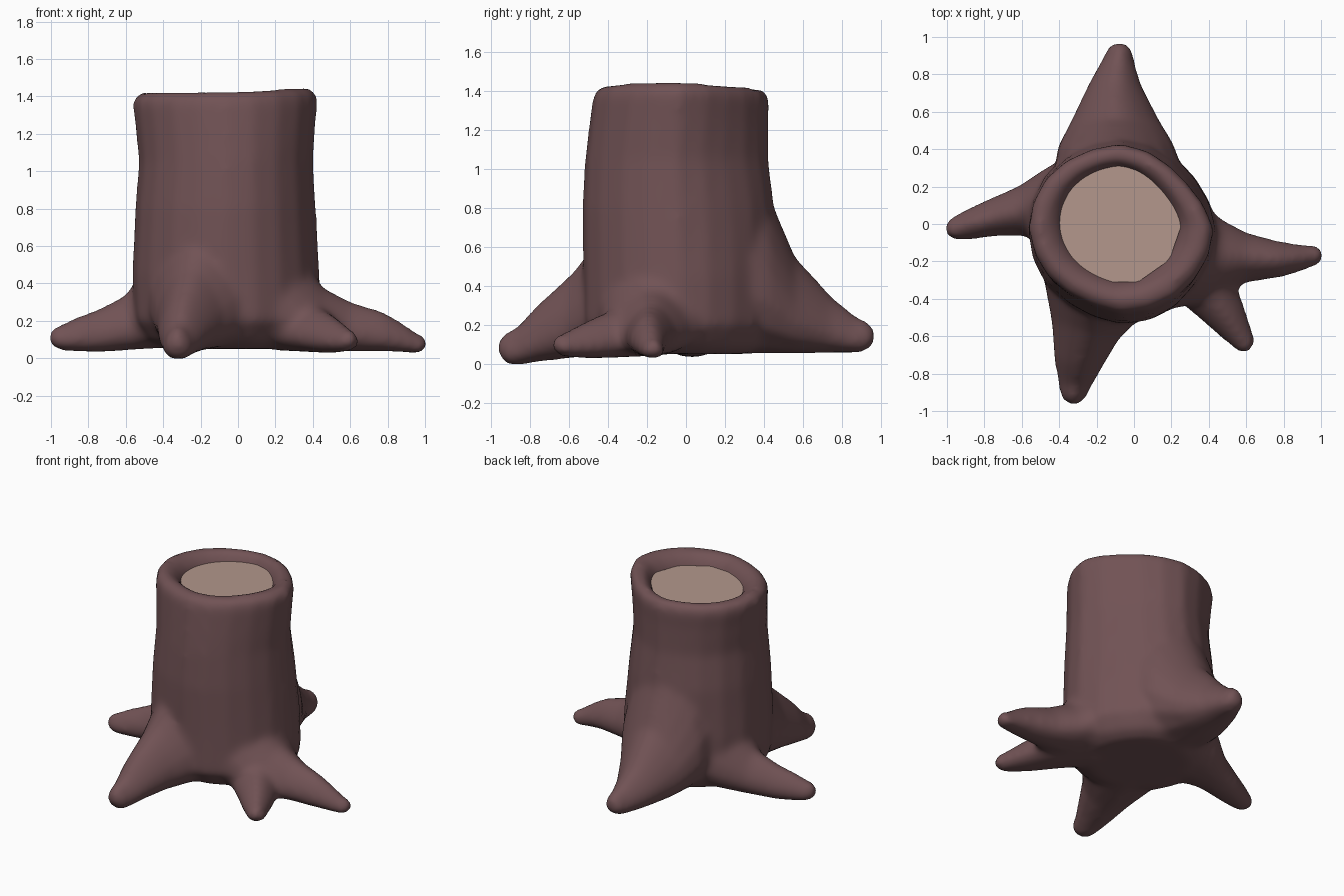
import bpy, bmesh
from math import sin, cos, tau
from mathutils import Vector

if "Cube" in bpy.data.objects:
    bpy.data.objects.remove(bpy.data.objects["Cube"])


def material(name, colour):
    mat = bpy.data.materials.new(name)
    mat.diffuse_color = (*colour, 1)
    mat.use_nodes = True
    mat.node_tree.nodes["Principled BSDF"].inputs["Base Color"].default_value = mat.diffuse_color
    return mat


def loft(bm, rings):
    """Skin a closed tube through equal-sized rings of points."""
    loops = [[bm.verts.new(p) for p in ring] for ring in rings]
    n = len(loops[0])
    for a, b in zip(loops, loops[1:]):
        for i in range(n):
            j = (i + 1) % n
            bm.faces.new((a[i], a[j], b[j], b[i]))
    bm.faces.new(loops[0][::-1])
    bm.faces.new(loops[-1])


def root(bm, sections, n=16):
    """Root through (x, y, half width, bottom z, top z), with a rounded tip."""
    secs = [(Vector((x, y, 0)), w, zb, zt) for x, y, w, zb, zt in sections]
    p, w, zb, zt = secs[-1]
    heading = (p - secs[-2][0]).normalized()
    mid, half = (zb + zt) / 2, (zt - zb) / 2
    for d, s in ((0.5, 0.9), (0.9, 0.6), (1.1, 0.25)):
        secs.append((p + heading * w * d, w * s, mid - half * s, mid + half * s))
    rings = []
    for i, (p, w, zb, zt) in enumerate(secs):
        d = (secs[min(i + 1, len(secs) - 1)][0] - secs[max(i - 1, 0)][0]).normalized()
        side = Vector((-d.y, d.x, 0))
        mid, half = (zb + zt) / 2, (zt - zb) / 2
        ring = []
        for k in range(n):
            t = tau * k / n
            # egg section: broad near the ground, narrow at the ridge
            q = p + side * w * cos(t) * (1 - 0.32 * sin(t))
            q.z = mid + half * sin(t)
            ring.append(q)
        rings.append(ring)
    loft(bm, rings)


def trunk(bm, sections, n=20):
    """Trunk through (z, x min, x max, y min, y max), lifted at the top right."""
    rings = []
    for z, x0, x1, y0, y1 in sections:
        ring = []
        fade = min(1, max(0.3, z - 0.1))
        for k in range(n):
            t = tau * k / n
            # flattened along one diagonal, with five soft lobes
            r = 1 - max(0, sin(2 * t)) * (0.075 + 0.03 * cos(t)) * fade
            r += 0.008 * cos(5 * t) - 0.02 * max(0, sin(t) - cos(t) - 1) * fade
            x = (x0 + x1) / 2 + (x1 - x0) / 2 * cos(t) * r
            y = (y0 + y1) / 2 + (y1 - y0) / 2 * sin(t) * r
            lift = max(0, min(1, (z - 1) / 0.4)) * (0.07 * max(0, x) - 0.015 * y)
            ring.append((x, y, z + lift))
        rings.append(ring)
    loft(bm, rings)


def finish(name, bm, mat):
    bmesh.ops.recalc_face_normals(bm, faces=bm.faces)
    mesh = bpy.data.meshes.new(name)
    bm.to_mesh(mesh)
    bm.free()
    mesh.materials.append(mat)
    obj = bpy.data.objects.new(name, mesh)
    bpy.context.collection.objects.link(obj)
    return obj


bark = material("bark", (0.165, 0.085, 0.09))
wood = material("cut wood", (0.45, 0.31, 0.26))

bm = bmesh.new()
# trunk with a tucked-in underside and the rim folding into a shallow recess
trunk(bm, [
    (0.05, -0.38, 0.28, -0.33, 0.32),
    (0.09, -0.48, 0.36, -0.44, 0.40),
    (0.20, -0.56, 0.44, -0.53, 0.46),
    (0.45, -0.57, 0.435, -0.53, 0.46),
    (0.80, -0.555, 0.415, -0.535, 0.455),
    (1.05, -0.535, 0.40, -0.52, 0.425),
    (1.25, -0.555, 0.415, -0.495, 0.425),
    (1.36, -0.57, 0.425, -0.48, 0.43),
    (1.40, -0.555, 0.41, -0.46, 0.415),
    (1.422, -0.51, 0.36, -0.41, 0.375),
    (1.405, -0.46, 0.30, -0.36, 0.34),
    (1.355, -0.405, 0.25, -0.32, 0.31),
    (1.29, -0.39, 0.235, -0.305, 0.295),
])
# back root
root(bm, [(-0.06, 0.10, 0.36, 0.05, 1.15), (-0.09, 0.28, 0.33, 0.05, 1.06),
          (-0.10, 0.42, 0.30, 0.05, 0.88), (-0.10, 0.56, 0.225, 0.05, 0.55),
          (-0.10, 0.75, 0.135, 0.055, 0.345), (-0.08, 0.885, 0.08, 0.055, 0.235)])
# left root
root(bm, [(-0.20, 0.06, 0.35, 0.05, 0.85), (-0.45, 0.08, 0.23, 0.05, 0.55),
          (-0.60, 0.07, 0.13, 0.04, 0.34), (-0.75, 0.035, 0.10, 0.03, 0.265),
          (-0.87, 0.0, 0.082, 0.035, 0.22), (-0.94, -0.02, 0.068, 0.04, 0.185)])
# right root
root(bm, [(0.10, -0.12, 0.36, 0.05, 0.75), (0.35, -0.17, 0.26, 0.05, 0.50),
          (0.46, -0.18, 0.20, 0.04, 0.375), (0.60, -0.18, 0.13, 0.035, 0.305),
          (0.78, -0.19, 0.095, 0.035, 0.25), (0.89, -0.18, 0.073, 0.03, 0.185),
          (0.95, -0.17, 0.06, 0.02, 0.14)])
# forked side root
root(bm, [(0.22, -0.14, 0.22, 0.04, 0.46), (0.40, -0.35, 0.15, 0.03, 0.29),
          (0.50, -0.50, 0.105, 0.025, 0.225), (0.58, -0.62, 0.066, 0.035, 0.165)])
# front root
root(bm, [(-0.14, -0.16, 0.38, 0.05, 0.92), (-0.21, -0.40, 0.27, 0.04, 0.70),
          (-0.26, -0.57, 0.18, 0.03, 0.48), (-0.30, -0.75, 0.125, 0.01, 0.315),
          (-0.32, -0.88, 0.08, -0.012, 0.18)])
stump = finish("stump_and_roots", bm, bark)

# fuse trunk and roots, then soften the joints
remesh = stump.modifiers.new("fuse", 'REMESH')
remesh.mode = 'VOXEL'
remesh.voxel_size = 0.02
remesh.use_smooth_shade = True
soften = stump.modifiers.new("soften", 'SMOOTH')
soften.factor = 0.5
soften.iterations = 18

# pale cut face set inside the rim
bm = bmesh.new()
ring = [(-0.08 + 0.335 * cos(tau * k / 10), 0.325 * sin(tau * k / 10)) for k in range(10)]
loft(bm, [[(x, y, z + 0.03 * x) for x, y in ring] for z in (1.31, 1.355)])
finish("cut_face", bm, wood)
